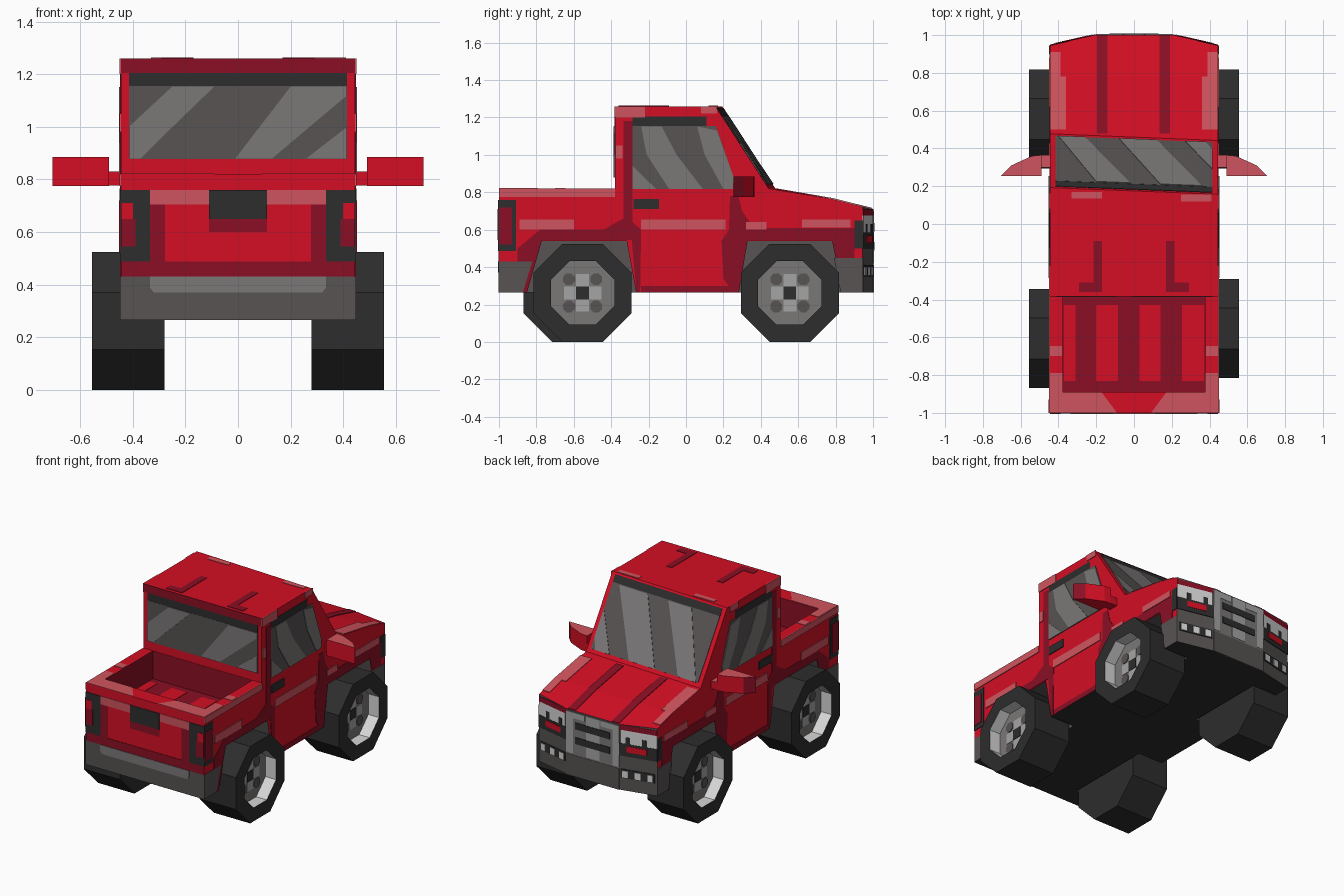
import bpy, bmesh, math

if "Cube" in bpy.data.objects:
    bpy.data.objects.remove(bpy.data.objects["Cube"])

# ---- flat colours ----
def mat(name, r, g, b):
    m = bpy.data.materials.new(name)
    m.diffuse_color = [((c / 255 + .055) / 1.055) ** 2.4 for c in (r, g, b)] + [1]
    m.use_nodes = True
    m.node_tree.nodes["Principled BSDF"].inputs["Base Color"].default_value = m.diffuse_color
    return m

RED = mat("red paint", 212, 15, 36)
DRED = mat("dark red", 138, 15, 36)
PINK = mat("pale red", 207, 84, 94)
BLACK = mat("black rubber", 46, 45, 46)
GREY = mat("dark grey", 87, 83, 82)
MID = mat("mid grey", 122, 120, 119)
LIGHT = mat("light grey", 165, 165, 165)
WHITE = mat("white", 215, 215, 215)

def finish(name, bm, mats):
    bmesh.ops.recalc_face_normals(bm, faces=bm.faces)
    me = bpy.data.meshes.new(name)
    bm.to_mesh(me)
    bm.free()
    for m in mats:
        me.materials.append(m)
    ob = bpy.data.objects.new(name, me)
    bpy.context.collection.objects.link(ob)
    return ob

def prism(bm, lo, hi):
    a, b = [bm.verts.new(p) for p in lo], [bm.verts.new(p) for p in hi]
    n = len(a)
    fs = [bm.faces.new(a[::-1]), bm.faces.new(b)]
    return fs + [bm.faces.new((a[i], a[(i + 1) % n], b[(i + 1) % n], b[i])) for i in range(n)]

def R(a0, a1, b0, b1):
    return [(a0, b0), (a1, b0), (a1, b1), (a0, b1)]

def plate(name, m, polys, frames, d=.003, mirror=False):
    """Thin painted plates; each frame maps (a, b, height) onto a body surface."""
    bm = bmesh.new()
    if mirror:
        polys = polys + [[(-a, b) for a, b in p] for p in polys]
    for f in frames:
        for p in polys:
            prism(bm, [f(a, b, -.001) for a, b in p], [f(a, b, d) for a, b in p])
    return finish(name, bm, [m])

W = .445
# ---- body: side profile, sheared windscreen, chamfered nose ----
profile = [(-1, .265), (1, .265), (1, .71), (.78, .765), (.46, .82), (.175, 1.26),
           (-.38, 1.26), (-.38, .82), (-1, .82)]
bm = bmesh.new()
prism(bm, [(-W, y, z) for y, z in profile], [(W, y, z) for y, z in profile])
for v in bm.verts:
    if v.co.z > .81 and v.co.y > .1:
        v.co.y -= .04 * v.co.x
for s in (-1, 1):
    cut = bmesh.ops.bisect_plane(bm, geom=bm.verts[:] + bm.edges[:] + bm.faces[:], dist=1e-5,
                                 plane_co=(s * .2, 1, 0), plane_no=(s * .2245, 1, 0), clear_outer=True)
    bmesh.ops.holes_fill(bm, edges=[e for e in bm.edges if e.is_boundary], sides=0)
body = finish("body", bm, [RED, DRED, GREY, BLACK])

# wheel arches and load bed cut out
bm = bmesh.new()
for arch in ([(-.89, .2), (-.78, .54), (-.317, .54), (-.255, .2)],
             [(.27, .2), (.325, .54), (.785, .54), (.84, .2)]):
    for x0, x1 in ((-.6, -.265), (.265, .6)):
        prism(bm, [(x0, y, z) for y, z in arch], [(x1, y, z) for y, z in arch])
bed = R(-.375, .375, -.89, -.382)
prism(bm, [(x, y, .63) for x, y in bed], [(x, y, 1) for x, y in bed])
cutter = finish("cutter", bm, [RED])
cutter.hide_render = True
mod = body.modifiers.new("cut", 'BOOLEAN')
mod.operation, mod.solver, mod.object = 'DIFFERENCE', 'EXACT', cutter
bpy.context.view_layer.objects.active = body
bpy.ops.object.modifier_apply(modifier="cut")
bpy.data.objects.remove(cutter)
for p in body.data.polygons:
    c, n = p.center, p.normal
    i = 0
    if n.z < -.9 and c.z < .3:
        i = 3                                   # underside
    elif abs(c.x) < .44 and c.z < .56 and abs(c.y) < .9:
        i = 2                                   # arches
    elif abs(c.x) < .38 and -.895 < c.y < -.381 and c.z < .815:
        i = 1                                   # bed
    elif c.y > .94 and n.y > .5:
        i = 2                                   # nose
    p.material_index = i

# ---- surface frames ----
tail = [lambda x, z, d: (x, -1 - d, z)]
cabback = [lambda x, z, d: (x, -.38 - d, z)]
sides = [lambda y, z, d, s=s: (s * (W + d), y, z) for s in (-1, 1)]
top = lambda h: [lambda x, y, d: (x, y, h + d)]
hood = [lambda x, y, d: (x, y, (.765 - (y - .78) * (.25 if y > .78 else .172)) + d + .002)]
nose = [lambda x, z, d: (x, 1 - max(0, abs(x) - .2) * .2245 + d, z)]
screen = [lambda x, t, d: (x, .46 - .285 * t - .04 * x + .84 * d, .82 + .44 * t + .54 * d)]

# ---- tailgate ----
plate("rear_bumper", GREY, [R(-W, W, .265, .43)], tail)
plate("rear_bumper_step", MID, [[(-.32, .37), (.32, .37), (.335, .39), (.335, .43), (-.335, .43), (-.335, .39)]], tail, .006)
plate("tailgate_shade", DRED, [R(-W, W, .43, .487)], tail)
plate("tailgate_shade_sides", DRED, [R(.278, .335, .487, .705), R(.17, .278, .487, .535)][:1], tail, mirror=True)
plate("tailgate_highlight", PINK, [R(-.335, .335, .705, .76)], tail)
plate("tailgate_handle", BLACK, [R(-.11, .11, .65, .76)], tail, .006)
plate("tailgate_handle_shade", DRED, [R(-.11, .11, .6, .65)], tail)
plate("tail_light_surround", BLACK, [R(.335, W, .487, .76)], tail, .004, mirror=True)
plate("tail_light_lower", DRED, [R(.39, W, .545, .65)], tail, .007, mirror=True)
plate("tail_light_upper", RED, [R(.4, W, .65, .71)], tail, .007, mirror=True)

# ---- rear window ----
plate("cab_back_top", DRED, [R(-W, W, 1.205, 1.26)], cabback)
plate("rear_window_seal", BLACK, [R(-.415, .415, 1.15, 1.205)], cabback)
plate("rear_window", GREY, [R(-.415, .415, .878, 1.155)], cabback, .004)
plate("rear_window_streaks", MID, [
    [(-.415, .88), (-.37, .88), (-.3, .95), (-.09, 1.153), (-.25, 1.153), (-.415, 1.0)],
    [(-.01, .88), (.13, .88), (.415, 1.12), (.415, 1.153), (.2, 1.153)],
    [(.26, .88), (.415, .88), (.415, 1.0)]], cabback, .007)

# ---- load bed ----
plate("bed_floor_strips", RED, [R(a, b, -.83, -.43) for a, b in
      ((-.37, -.31), (-.2, -.085), (.03, .14), (.255, .37))], top(.63))
plate("bed_rim_highlight", PINK, [[(W, -1), (W, -.79), (.378, -.79), (.378, -.893), (.17, -.893), (.09, -1)],
      R(.38, W, -.7, -.645)], top(.82), mirror=True)

# ---- sides ----
plate("side_rear_bumper", GREY, [[(-1, .265), (-.872, .265), (-.822, .43), (-1, .43)]], sides)
plate("side_tail_light", BLACK, [R(-1, -.91, .487, .76)], sides, .004)
plate("side_tail_light_lamp", DRED, [R(-1, -.93, .52, .72)], sides, .007)
plate("side_shade", DRED, [
    [(-.822, .43), (-.872, .265), (-.85, .265), (-.77, .545), (-.29, .545), (-.265, .265),
     (-.245, .265), (-.24, .6), (-.285, .64), (-.285, 1.18), (-.335, 1.18), (-.335, .66), (-.44, .6),
     (-.78, .6), (-.9, .5), (-.9, .43)],
    [(.25, .265), (.283, .265), (.33, .545), (.78, .545), (.8, .45), (.9, .45), (.9, .61), (.36, .61), (.3, .7), (.28, .78),
     (.235, .78), (.23, .6), (.19, .54), (.2, .34)],
    R(-.24, .25, .265, .3)], sides)
plate("side_highlight", PINK, [R(-1, -.38, .775, .82), R(-.89, -.6, .6, .655), R(-.24, .21, .6, .655),
      R(.32, .43, .6, .64), R(.62, .88, .612, .655), R(-.38, -.22, 1.2, 1.26), R(.08, .165, 1.22, 1.26),
      R(-.375, -.34, .98, 1.05)], sides, .005)
plate("door_handle", BLACK, [R(-.28, -.145, .71, .765)], sides, .006)
plate("side_window_seal", BLACK, [R(-.285, .11, 1.15, 1.205)], sides)
plate("side_window", GREY, [[(-.285, .818), (.25, .818), (.255, .88), (.16, 1.155), (-.285, 1.155)]], sides, .004)
plate("side_window_streaks", MID, [
    [(-.285, .818), (-.16, .818), (-.285, .94)],
    [(-.09, .818), (.09, .818), (-.05, 1.0), (-.13, 1.152), (-.24, 1.152), (-.21, 1.0)],
    [(.2, .818), (.25, .818), (.255, .88), (.165, 1.13), (.06, 1.152), (.1, 1.0)]], sides, .007)
plate("side_front_bumper", GREY, [[(.827, .265), (.945, .265), (.945, .45), (.79, .45)]], sides)
plate("side_headlight_trim", BLACK, [R(.9, .945, .5, .65)], sides, .004)

# ---- roof, windscreen, hood ----
plate("roof_ribs", DRED, [[(.17, -.09), (.215, -.09), (.215, -.31), (.29, -.31), (.29, -.36), (.17, -.36)]],
      top(1.26), mirror=True)
plate("roof_highlight", PINK, [R(-.33, -.17, .135, .17), R(.25, .41, .12, .155)], top(1.26))
plate("windscreen_seal", BLACK, [R(-.415, .415, .87, .975)], screen)
plate("windscreen", GREY, [R(-.415, .415, .05, .88)], screen, .004)
plate("windscreen_streaks", MID, [
    [(-.4, .05), (-.26, .05), (-.02, .87), (-.2, .87)], [(-.08, .05), (.12, .05), (.36, .87), (.14, .87)],
    [(.27, .05), (.38, .05), (.415, .2), (.415, .55)]], screen, .007)
plate("hood_stripes", DRED, [R(a, b, c, d) for a, b in ((-.195, -.14), (.135, .19))
      for c, d in ((.48, .78), (.78, .998))], hood)
plate("hood_highlight", PINK, [R(.36, W, .5, .78), R(.39, W, .78, .91)], hood, mirror=True)

# ---- nose ----
plate("grille", MID, [R(-.2, .2, .265, .7)], nose)
plate("grille_frame", LIGHT, [R(-.2, -.06, .66, .7), R(.06, .2, .66, .7), R(-.05, .05, .42, .7),
      R(-.2, -.15, .42, .66), R(.15, .2, .42, .66)], nose, .005)
plate("grille_bars", BLACK, [R(-.13, .13, .59, .635), R(-.13, .13, .49, .535)], nose, .008)
plate("lower_bumper", GREY, [R(-.2, .2, .265, .41)], nose, .005)
plate("nose_top_edge", DRED, [R(.2, W, .675, .71)], nose, mirror=True)
plate("headlight", WHITE, [R(.21, W, .585, .675)], nose, mirror=True)
plate("headlight_trim", BLACK, [R(.2, W, .5, .585), R(.24, .27, .585, .63), R(.35, .38, .585, .63)], nose, .005, mirror=True)
plate("indicator", RED, [R(.25, .38, .53, .57)], nose, .008, mirror=True)
plate("bumper_vent", BLACK, [R(.21, .43, .35, .41)], nose, .005, mirror=True)
plate("bumper_lamps", WHITE, [R(.22, .26, .355, .4), R(.3, .34, .355, .4), R(.385, .42, .355, .4)], nose, .008, mirror=True)

# ---- wing mirrors ----
shape = [(.49, .255), (.705, .255), (.65, .31), (.54, .36), (.49, .365)]
for s, side in ((-1, "left"), (1, "right")):
    bm = bmesh.new()
    prism(bm, [(s * x, y, .775) for x, y in shape], [(s * x, y, .885) for x, y in shape])
    stalk = R(.44, .495, .3, .365)
    prism(bm, [(s * x, y, .776) for x, y in stalk], [(s * x, y, .83) for x, y in stalk])
    ob = finish(side + "_mirror", bm, [RED, PINK, DRED])
    for p in ob.data.polygons:
        p.material_index = 1 if p.normal.z > .5 else 2 if s * p.normal.x > .6 else 0

# ---- wheels: octagonal rings with a recessed hub ----
def wheel(name, s, cy):
    bm = bmesh.new()
    def ring(x, apo):
        r = apo / math.cos(math.pi / 8)
        return [bm.verts.new((s * x, cy + r * math.cos(t), .262 + r * math.sin(t)))
                for t in [math.pi / 8 + k * math.pi / 4 for k in range(8)]]
    rings = [ring(*q) for q in ((.28, .262), (.555, .262), (.555, .17), (.475, .17))]
    bm.faces.new(rings[0])
    bm.faces.new(rings[3]).material_index = 2
    for j in range(3):
        for k in range(8):
            f = bm.faces.new((rings[j][k], rings[j][(k + 1) % 8], rings[j + 1][(k + 1) % 8], rings[j + 1][k]))
            f.material_index = 1 if j == 2 else 0
    finish(name, bm, [BLACK, WHITE, MID])
    face = [lambda a, b, d: (s * (.475 + d), cy + a, .262 + b)]
    plate(name + "_spokes", LIGHT, [R(-.035, .035, -.1, .1), R(-.1, -.035, -.035, .035), R(.035, .1, -.035, .035)], face)
    plate(name + "_cap", BLACK, [R(-.034, .034, -.034, .034)], face, .007)
    plate(name + "_holes", GREY, [[(u + .034 * math.cos(k * math.pi / 4 + .39), v + .034 * math.sin(k * math.pi / 4 + .39))
          for k in range(8)] for u in (-.073, .073) for v in (-.073, .073)], face, .005)

for name, s, cy in (("rear_right_wheel", 1, -.553), ("rear_left_wheel", -1, -.606),
                    ("front_right_wheel", 1, .555), ("front_left_wheel", -1, .555)):
    wheel(name, s, cy)
